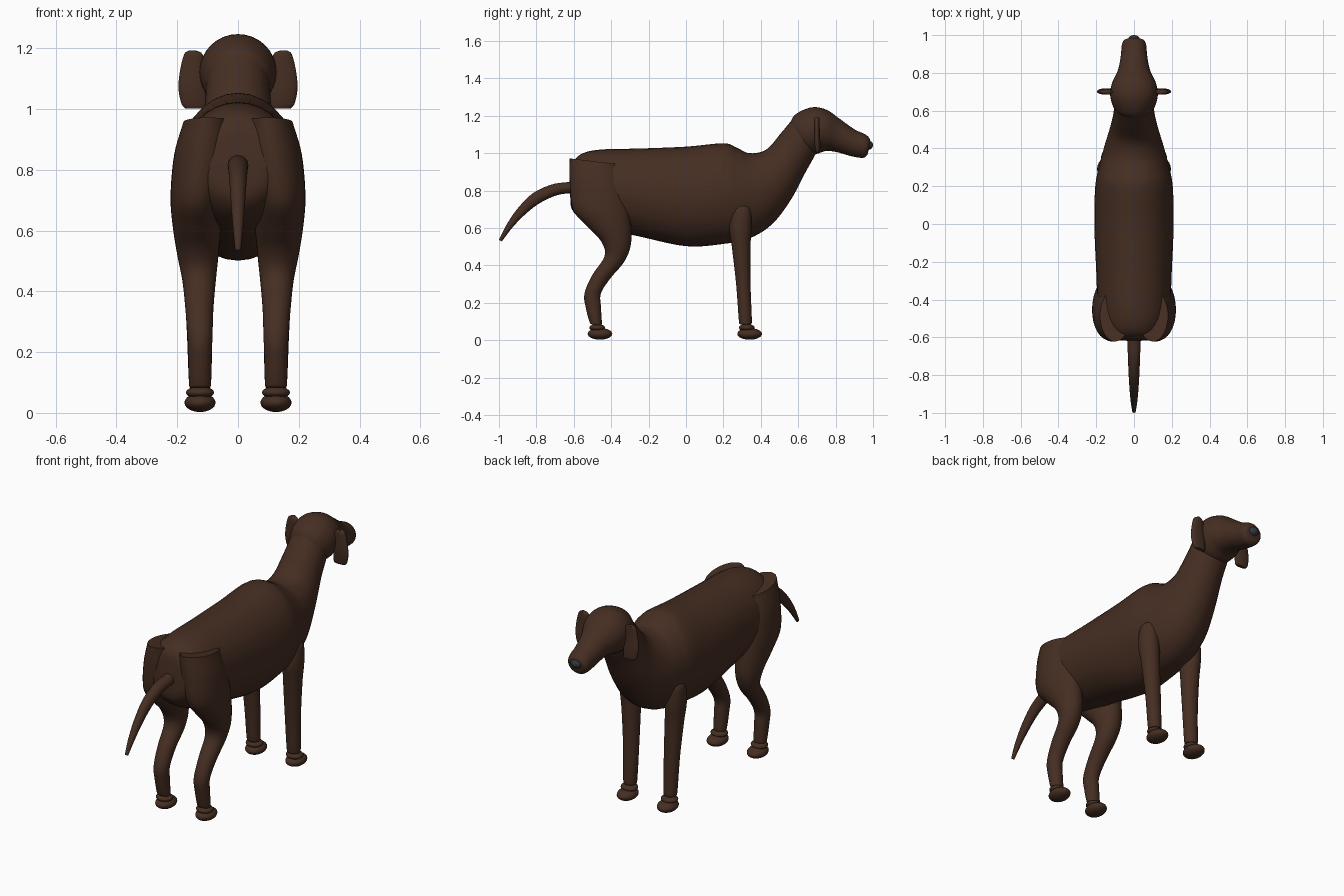
import bpy, bmesh, math
from mathutils import Vector


def material(name, rgb):
    m = bpy.data.materials.new(name)
    m.diffuse_color = (*rgb, 1)
    return m


BROWN = material("brown_coat", (0.06, 0.027, 0.016))
DARK = material("nose_dark", (0.03, 0.04, 0.045))


def finish(ob, mat):
    ob.data.materials.append(mat)
    bpy.ops.object.select_all(action='DESELECT')
    ob.select_set(True)
    bpy.context.view_layer.objects.active = ob
    bpy.ops.object.shade_smooth_by_angle(angle=math.radians(40))


def loft(name, rings, side=1, segs=32, steps=5, mat=BROWN):
    """Skin elliptical rings (ya, za, yb, zb, x centre, half width), splined along the length."""
    pts = [Vector(r) for r in rings]
    ext = [2 * pts[0] - pts[1]] + pts + [2 * pts[-1] - pts[-2]]
    fine = []
    for i in range(1, len(ext) - 2):
        p0, p1, p2, p3 = ext[i - 1:i + 3]
        for k in range(steps):
            t = k / steps
            fine.append(0.5 * (2 * p1 + (p2 - p0) * t + (2 * p0 - 5 * p1 + 4 * p2 - p3) * t ** 2
                               + (3 * p1 - p0 - 3 * p2 + p3) * t ** 3))
    fine.append(pts[-1])
    bm = bmesh.new()
    loops = []
    for ya, za, yb, zb, xc, hw in fine:
        loop = []
        for j in range(segs):
            a = 2 * math.pi * j / segs
            c = math.cos(a) / 2
            loop.append(bm.verts.new((side * (xc + hw * math.sin(a)),
                                      (ya + yb) / 2 + (ya - yb) * c,
                                      (za + zb) / 2 + (za - zb) * c)))
        loops.append(loop)
    for l, m in zip(loops, loops[1:]):
        for j in range(segs):
            n = (j + 1) % segs
            bm.faces.new((l[j], l[n], m[n], m[j]))
    bm.faces.new(loops[0])
    bm.faces.new(loops[-1])
    bmesh.ops.recalc_face_normals(bm, faces=bm.faces)
    me = bpy.data.meshes.new(name)
    bm.to_mesh(me)
    bm.free()
    ob = bpy.data.objects.new(name, me)
    bpy.context.collection.objects.link(ob)
    finish(ob, mat)


def ball(name, loc, size, mat=BROWN):
    bpy.ops.mesh.primitive_uv_sphere_add(segments=32, ring_count=16, location=loc)
    ob = bpy.context.object
    ob.name = name
    ob.scale = size
    finish(ob, mat)


# Torso and neck: top point, bottom point, centre, half width
loft("torso_and_neck", [
    (-0.615, 0.87, -0.62, 0.78, 0, 0.04),
    (-0.60, 0.955, -0.61, 0.70, 0, 0.12),
    (-0.55, 1.0, -0.55, 0.64, 0, 0.165),
    (-0.45, 1.02, -0.45, 0.60, 0, 0.19),
    (-0.25, 1.025, -0.25, 0.555, 0, 0.20),
    (0, 1.035, 0, 0.503, 0, 0.21),
    (0.20, 1.053, 0.20, 0.515, 0, 0.205),
    (0.27, 1.03, 0.34, 0.545, 0, 0.185),
    (0.34, 1.0, 0.46, 0.62, 0, 0.16),
    (0.43, 1.02, 0.56, 0.75, 0, 0.13),
    (0.51, 1.11, 0.64, 0.90, 0, 0.11),
    (0.58, 1.19, 0.70, 1.01, 0, 0.10),
    (0.62, 1.20, 0.71, 1.06, 0, 0.06)])

# Head tapering to the muzzle
loft("head", [
    (0.55, 1.15, 0.565, 1.08, 0, 0.04),
    (0.585, 1.207, 0.62, 1.0, 0, 0.10),
    (0.67, 1.245, 0.69, 0.995, 0, 0.126),
    (0.75, 1.233, 0.75, 1.012, 0, 0.115),
    (0.82, 1.185, 0.81, 1.005, 0, 0.085),
    (0.90, 1.128, 0.88, 0.985, 0, 0.07),
    (0.96, 1.10, 0.94, 0.975, 0, 0.064),
    (0.983, 1.075, 0.965, 0.985, 0, 0.05),
    (0.985, 1.05, 0.975, 1.01, 0, 0.02)])
ball("nose", (0, 0.973, 1.043), (0.032, 0.027, 0.025), DARK)

# Tail
loft("tail", [
    (-0.58, 0.85, -0.58, 0.78, 0, 0.03),
    (-0.635, 0.845, -0.63, 0.785, 0, 0.034),
    (-0.72, 0.832, -0.70, 0.772, 0, 0.032),
    (-0.82, 0.785, -0.79, 0.728, 0, 0.028),
    (-0.90, 0.705, -0.865, 0.668, 0, 0.023),
    (-0.96, 0.617, -0.93, 0.60, 0, 0.017),
    (-1.0, 0.537, -0.985, 0.528, 0, 0.009)])

for s, tag in ((1, "right"), (-1, "left")):
    # Flat hanging ear
    loft("ear_" + tag, [
        (0.69, 1.192, 0.715, 1.192, 0.15, 0.012),
        (0.685, 1.18, 0.715, 1.18, 0.147, 0.03),
        (0.685, 1.13, 0.715, 1.13, 0.149, 0.041),
        (0.685, 1.07, 0.718, 1.07, 0.150, 0.046),
        (0.69, 1.02, 0.718, 1.02, 0.145, 0.042),
        (0.695, 1.002, 0.715, 1.002, 0.14, 0.034)], s)
    # Front leg with domed shoulder
    loft("front_leg_" + tag, [
        (0.275, 0.73, 0.315, 0.73, 0.15, 0.012),
        (0.245, 0.70, 0.345, 0.70, 0.15, 0.04),
        (0.232, 0.60, 0.350, 0.60, 0.142, 0.053),
        (0.245, 0.50, 0.345, 0.50, 0.135, 0.05),
        (0.268, 0.30, 0.345, 0.30, 0.127, 0.043),
        (0.282, 0.11, 0.352, 0.11, 0.125, 0.037),
        (0.288, 0.085, 0.348, 0.085, 0.125, 0.032)], s)
    # Bent hind leg with flat-topped haunch
    loft("hind_leg_" + tag, [
        (-0.622, 0.972, -0.35, 0.94, 0.10, 0.08),
        (-0.622, 0.85, -0.33, 0.85, 0.115, 0.095),
        (-0.605, 0.70, -0.31, 0.73, 0.135, 0.087),
        (-0.53, 0.61, -0.295, 0.62, 0.135, 0.08),
        (-0.455, 0.53, -0.295, 0.51, 0.132, 0.068),
        (-0.435, 0.45, -0.33, 0.42, 0.128, 0.055),
        (-0.50, 0.35, -0.405, 0.33, 0.127, 0.046),
        (-0.543, 0.25, -0.455, 0.25, 0.125, 0.041),
        (-0.535, 0.17, -0.455, 0.18, 0.125, 0.038),
        (-0.515, 0.095, -0.45, 0.09, 0.125, 0.036),
        (-0.505, 0.085, -0.46, 0.08, 0.125, 0.03)], s)
    # Paws and ankles
    for part, y in (("front", 0.34), ("hind", -0.46)):
        ball(f"{part}_paw_{tag}", (s * 0.125, y, 0.034), (0.051, 0.066, 0.031))
        ball(f"{part}_ankle_{tag}", (s * 0.125, y - 0.015, 0.067), (0.046, 0.042, 0.02))
